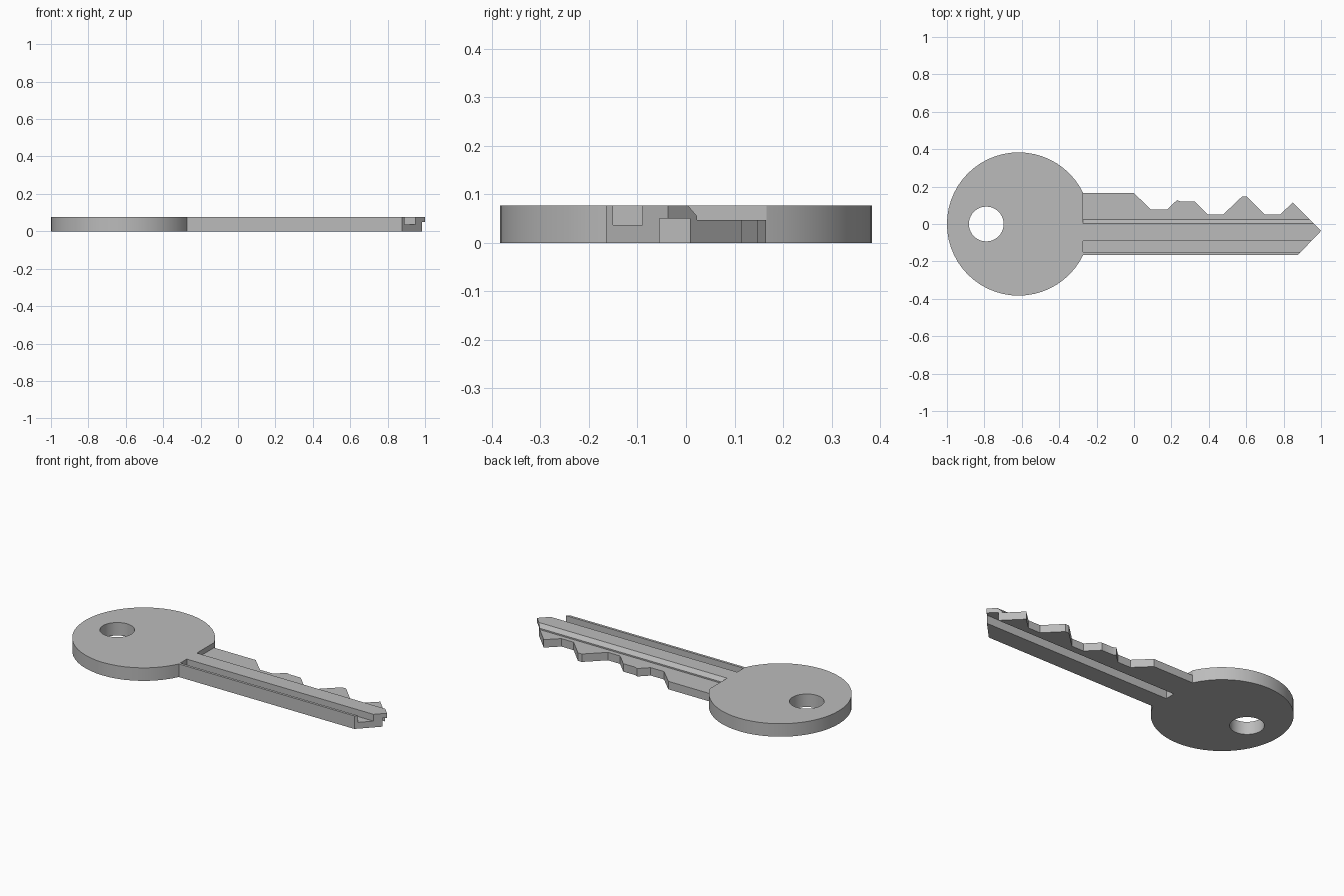
import bpy, bmesh, math
from mathutils import Vector

cube = bpy.data.objects.get("Cube")
if cube:
    bpy.data.objects.remove(cube, do_unlink=True)

THICK = 0.077
BOW_X, BOW_R = -0.617, 0.383
SHOULDER = -0.272
HALF = 0.165

steel = bpy.data.materials.new("steel grey")
steel.use_nodes = True
GREY = (0.5, 0.5, 0.5, 1)
steel.diffuse_color = GREY
steel.node_tree.nodes["Principled BSDF"].inputs["Base Color"].default_value = GREY


def prism(name, points, direction):
    """Extrude a closed flat profile along a direction."""
    bm = bmesh.new()
    face = bm.faces.new([bm.verts.new(p) for p in points])
    ext = bmesh.ops.extrude_face_region(bm, geom=[face])
    moved = [g for g in ext["geom"] if isinstance(g, bmesh.types.BMVert)]
    bmesh.ops.translate(bm, verts=moved, vec=Vector(direction))
    bmesh.ops.recalc_face_normals(bm, faces=bm.faces[:])
    mesh = bpy.data.meshes.new(name)
    bm.to_mesh(mesh)
    bm.free()
    mesh.materials.append(steel)
    obj = bpy.data.objects.new(name, mesh)
    bpy.context.collection.objects.link(obj)
    return obj


def arc(cx, r, start, end, n, z):
    return [(cx + r * math.cos(start + (end - start) * i / n),
             r * math.sin(start + (end - start) * i / n), z) for i in range(n + 1)]


def along_blade(name, section):
    """Cutter with a (y, z) section running from the shoulder past the tip."""
    return prism(name, [(SHOULDER, y, z) for y, z in section], (1.5, 0, 0))


# Outline: round bow, then the straight edge, tip and toothed edge
a = math.asin(HALF / BOW_R)
bow = arc(BOW_X, BOW_R, a, 2 * math.pi - a, 48, 0)
blade = [(0.877, -HALF), (1.0, -0.037), (0.85, 0.115), (0.78, 0.05), (0.70, 0.05),
         (0.604, 0.147), (0.578, 0.147), (0.476, 0.05), (0.396, 0.05), (0.326, 0.12),
         (0.25, 0.12), (0.23, 0.128), (0.177, 0.077), (0.09, 0.077), (0, HALF)]
key = prism("key", bow + [(x, y, 0) for x, y in blade], (0, 0, THICK))

# Ring hole, keyway grooves and the lowered toothed side
hole = arc(-0.79, 0.093, 0, 2 * math.pi, 40, -0.1)[:-1]
cutters = [
    prism("ring_hole_cutter", hole, (0, 0, 0.3)),
    along_blade("upper_groove_cutter",
                [(-0.15, 0.037), (-0.09, 0.037), (-0.09, 0.2), (-0.15, 0.2)]),
    along_blade("lower_groove_cutter",
                [(-0.055, -0.1), (0.008, -0.1), (0.008, 0.05), (-0.055, 0.05)]),
    along_blade("tooth_step_cutter",
                [(0.004, THICK), (0.023, 0.055), (0.023, 0.047), (0.3, 0.047),
                 (0.3, 0.2), (0.004, 0.2)]),
]
bpy.context.view_layer.objects.active = key
for cutter in cutters:
    mod = key.modifiers.new(cutter.name, "BOOLEAN")
    mod.operation, mod.solver, mod.object = "DIFFERENCE", "EXACT", cutter
    bpy.ops.object.modifier_apply(modifier=mod.name)
    bpy.data.objects.remove(cutter, do_unlink=True)

# Smooth round walls, crisp edges
bpy.ops.object.select_all(action="DESELECT")
key.select_set(True)
bpy.ops.object.shade_smooth_by_angle(angle=math.radians(25))
